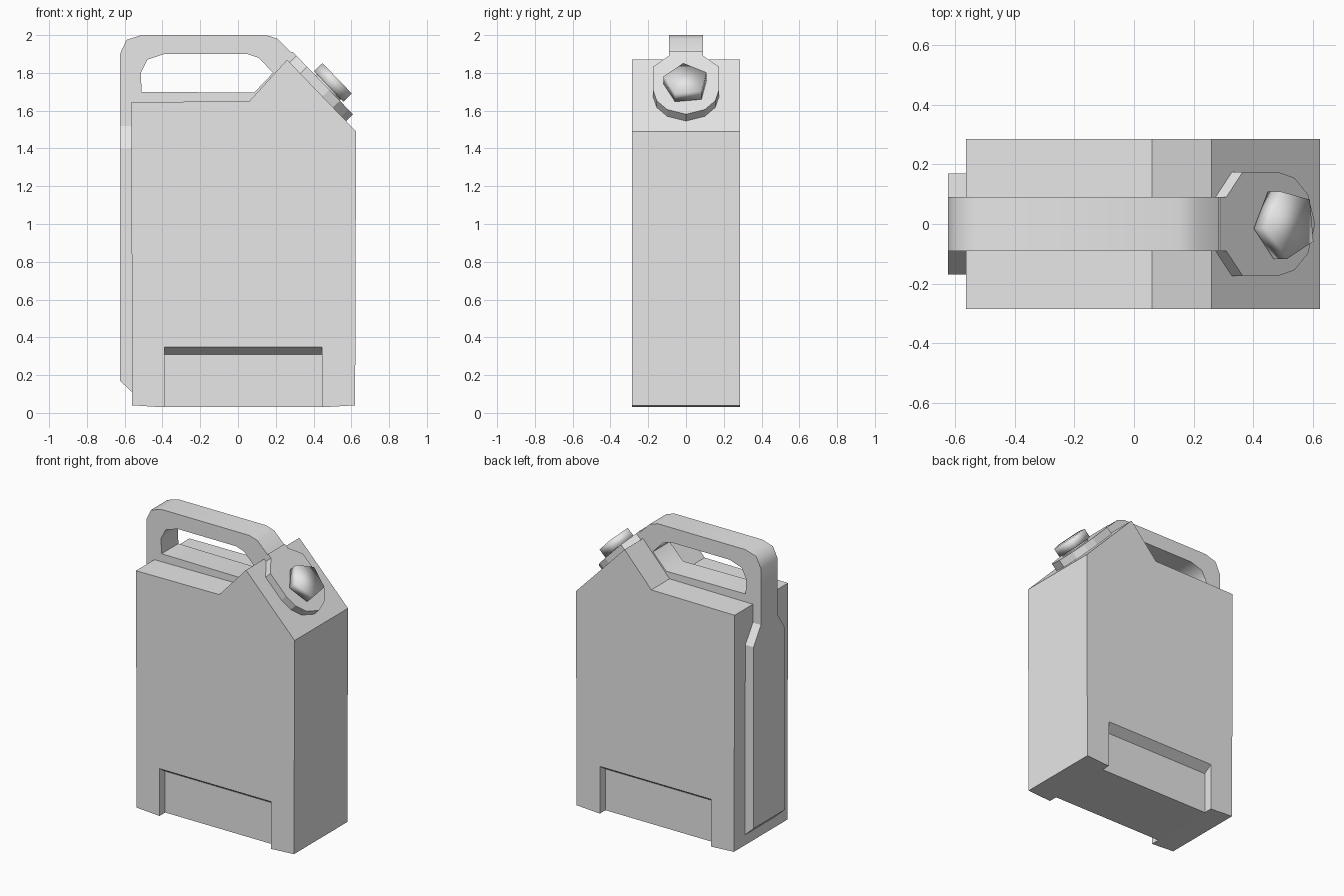
import bpy
import bmesh
from math import cos, sin, radians
from mathutils import Vector

default = bpy.data.objects.get("Cube")
if default:
    bpy.data.objects.remove(default, do_unlink=True)

grey = bpy.data.materials.new("plain grey")
grey.use_nodes = True
grey.diffuse_color = (0.8, 0.8, 0.8, 1)
grey.node_tree.nodes["Principled BSDF"].inputs["Base Color"].default_value = (0.8, 0.8, 0.8, 1)


def make(name, bm):
    bmesh.ops.recalc_face_normals(bm, faces=bm.faces)
    mesh = bpy.data.meshes.new(name)
    bm.to_mesh(mesh)
    bm.free()
    mesh.materials.append(grey)
    obj = bpy.data.objects.new(name, mesh)
    bpy.context.collection.objects.link(obj)
    return obj


def prism(name, points, place, start, end):
    """Extrude a 2D outline; place(a, b, depth) gives the 3D position."""
    bm = bmesh.new()
    near = [bm.verts.new(place(a, b, start)) for a, b in points]
    far = [bm.verts.new(place(a, b, end)) for a, b in points]
    bm.faces.new(near)
    bm.faces.new(far[::-1])
    for i in range(len(near)):
        j = (i + 1) % len(near)
        bm.faces.new((near[i], far[i], far[j], near[j]))
    return make(name, bm)


def smooth(obj, angle):
    bpy.ops.object.select_all(action='DESELECT')
    obj.select_set(True)
    bpy.context.view_layer.objects.active = obj
    bpy.ops.object.shade_smooth_by_angle(angle=radians(angle))


def side(x, z, y):
    return Vector((x, y, z))


def on_slope(u, y, n):
    # u runs down the slanted shoulder, n stands out from it
    return Vector((0.26 + 0.695 * u + 0.72 * n, y, 1.87 - 0.72 * u + 0.695 * n))


# Can body with a slanted spout shoulder
body = prism("can_body", [(-0.56, 0.04), (-0.4, 0.03), (0.45, 0.03), (0.62, 0.04),
                          (0.625, 1.49), (0.26, 1.87), (0.06, 1.65), (-0.565, 1.645)],
             side, -0.286, 0.286)

# Recess low on the front and the back, with a sloping upper edge
for label, s in (("front", -1), ("back", 1)):
    cutter = prism(label + "_recess_cutter",
                   [(0.226, -0.1), (0.226, 0.31), (0.286, 0.35), (0.4, 0.426), (0.4, -0.1)],
                   lambda y, z, x: Vector((x, s * y, z)), -0.388, 0.446)
    cutter.hide_render = True
    cutter.hide_viewport = True
    cutter.display_type = 'WIRE'
    cut = body.modifiers.new(label + " recess", 'BOOLEAN')
    cut.operation = 'DIFFERENCE'
    cut.solver = 'EXACT'
    cut.object = cutter

# Handle loop, joined to the top of the can
outer = [(-0.625, 1.63), (-0.625, 1.9), (-0.59, 1.975), (-0.51, 2.0),
         (0.15, 2.0), (0.21, 1.98), (0.31, 1.88), (0.06, 1.63)]
inner = [(-0.51, 1.7), (-0.515, 1.8), (-0.48, 1.87), (-0.39, 1.9),
         (0.05, 1.9), (0.11, 1.88), (0.185, 1.8), (0.085, 1.695)]
bm = bmesh.new()
rings = [[bm.verts.new(side(x, z, y)) for x, z in loop]
         for y, loop in ((-0.09, outer), (-0.09, inner), (0.09, inner), (0.09, outer))]
for a, b in zip(rings, rings[1:] + rings[:1]):
    for i in range(len(a)):
        j = (i + 1) % len(a)
        bm.faces.new((a[i], a[j], b[j], b[i]))
smooth(make("handle", bm), 50)

# Rear rib that widens below the handle and tapers in at its foot
half = [(0.17, 0.17), (0.17, 1.4), (0.09, 1.52), (0.09, 1.64)]
rib = prism("rear_rib", half + [(-y, z) for y, z in reversed(half)],
            lambda y, z, x: Vector((x, y, z)), -0.625, -0.555)
for v in rib.data.vertices:
    if v.co.z < 0.2 and v.co.x > -0.6:
        v.co.z = 0.105

# Collar plate lying on the shoulder
half = [(-0.01, 0.09), (0.02, 0.09), (0.1, 0.175), (0.27, 0.175), (0.35, 0.155), (0.415, 0.1)]
prism("spout_collar", half + [(0.45, 0)] + [(u, -y) for u, y in reversed(half)],
      on_slope, -0.01, 0.05)


# Spout neck and five-sided cap
def polygon(radius, count, turn):
    angles = [radians(turn + 360 * i / count) for i in range(count)]
    return [(0.262 + radius * cos(a), radius * sin(a)) for a in angles]


neck = prism("spout_neck", polygon(0.1, 5, 43), on_slope, 0.04, 0.07)
cap = prism("spout_cap", polygon(0.12, 5, 43), on_slope, 0.06, 0.122)
smooth(neck, 80)
smooth(cap, 120)
